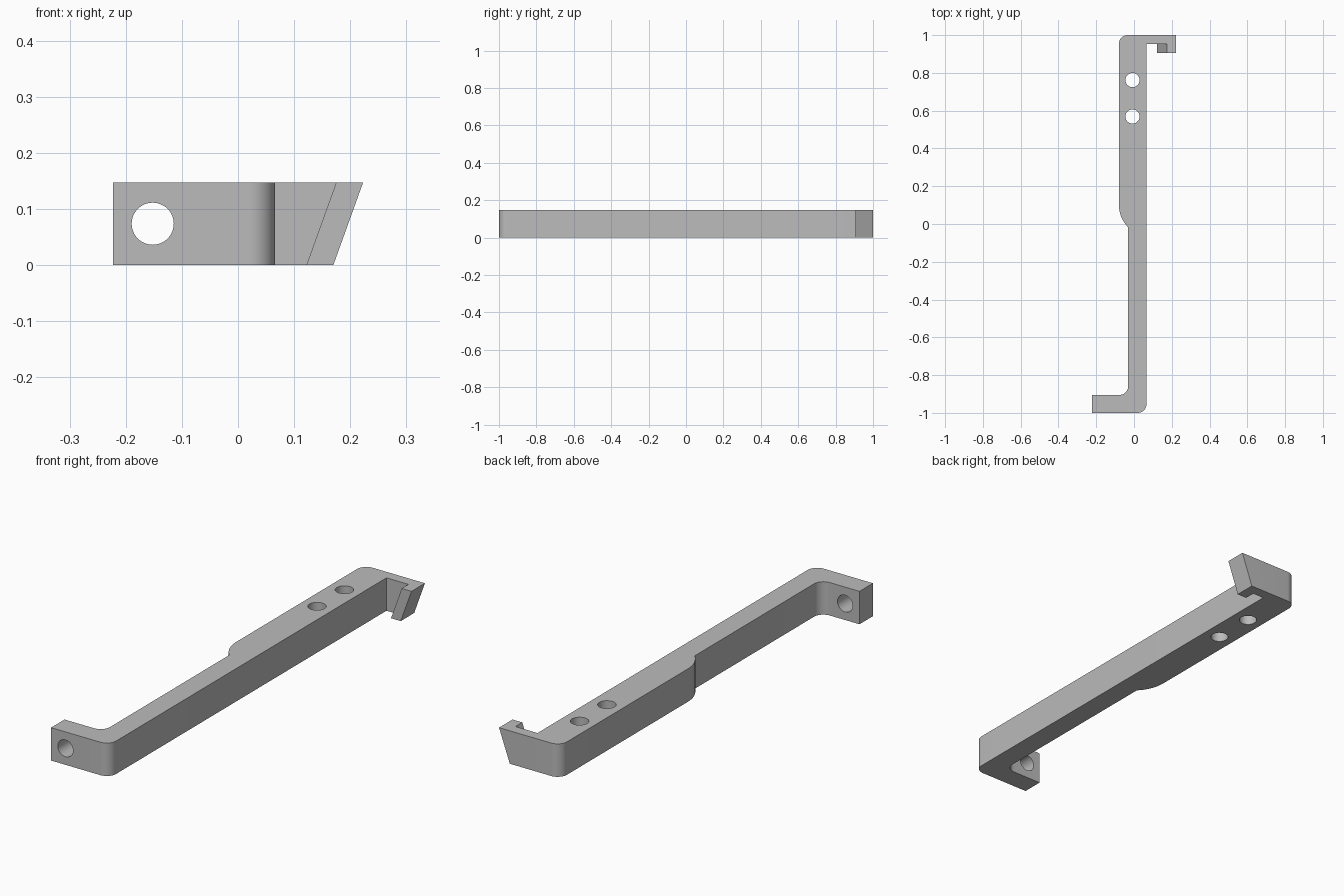
import bpy, bmesh, math
from mathutils import Vector

cube = bpy.data.objects.get("Cube")
if cube:
    bpy.data.objects.remove(cube, do_unlink=True)

HEIGHT = 0.147
LEAN = 0.053      # how far the hook leans outward over the full height
RADIUS = 0.046    # bend radius of the corners

grey = bpy.data.materials.new("plain grey")
grey.use_nodes = True
grey.diffuse_color = (0.5, 0.5, 0.5, 1)
grey.node_tree.nodes["Principled BSDF"].inputs["Base Color"].default_value = (0.5, 0.5, 0.5, 1)


def arc(cx, cy, r, start, end, steps=12):
    """Points along an arc, angles in degrees."""
    angles = [math.radians(start + (end - start) * i / steps) for i in range(steps + 1)]
    return [(cx + r * math.cos(a), cy + r * math.sin(a)) for a in angles]


# Outline seen from above, counter-clockwise from the foot
LEFT, NECK, RIGHT = -0.08, -0.031, 0.066
outline = [(-0.223, -0.905), (-0.223, -1)]
outline += arc(RIGHT - RADIUS, -1 + RADIUS, RADIUS, -90, 0)
outline += [(RIGHT, 0.953), (0.175, 0.953), (0.175, 0.905), (0.223, 0.905), (0.223, 1)]
outline += arc(LEFT + RADIUS, 1 - RADIUS, RADIUS, 90, 180)
outline += arc(LEFT + 0.17, 0.102, 0.17, 180, 225)     # shoulder into the narrow half
outline += arc(NECK - RADIUS, -0.905 + RADIUS, RADIUS, 0, -90)

# The shoulder arc stops where it meets the narrow half
outline = [p for p in outline if not (-0.1 < p[1] < 0.11 and p[0] > NECK)]
end = next(i for i, p in enumerate(outline) if abs(p[0] - NECK) < 0.001 and p[1] < -0.8)
outline.insert(end, (NECK, -0.018))

# Extrude the outline and lean the hook end
bm = bmesh.new()
base = bm.faces.new([bm.verts.new((x, y, 0)) for x, y in outline])
top = bmesh.ops.extrude_face_region(bm, geom=[base])["geom"]
for v in top:
    if isinstance(v, bmesh.types.BMVert):
        v.co.z = HEIGHT
for v in bm.verts:
    if v.co.x > 0.1 and v.co.z < HEIGHT / 2:
        v.co.x -= LEAN
bmesh.ops.recalc_face_normals(bm, faces=bm.faces)
mesh = bpy.data.meshes.new("hooked_bracket")
bm.to_mesh(mesh)
bm.free()
mesh.materials.append(grey)
bracket = bpy.data.objects.new("hooked_bracket", mesh)
bpy.context.collection.objects.link(bracket)


def drill(name, location, rotation=(0, 0, 0)):
    """Cut a round hole through the bracket."""
    bpy.ops.mesh.primitive_cylinder_add(vertices=48, radius=0.0375, depth=0.3,
                                        location=location, rotation=rotation)
    cutter = bpy.context.object
    cutter.name = name
    cutter.hide_render = True
    cutter.data.materials.append(grey)
    mod = bracket.modifiers.new(name, "BOOLEAN")
    mod.operation = "DIFFERENCE"
    mod.solver = "EXACT"
    mod.object = cutter
    bpy.context.view_layer.objects.active = bracket
    bpy.ops.object.modifier_apply(modifier=mod.name)
    bpy.data.objects.remove(cutter, do_unlink=True)


# Two holes down through the wide half, one through the foot
for y in (0.569, 0.762):
    drill("mount_hole_cutter", (-0.008, y, HEIGHT / 2))
drill("foot_hole_cutter", (-0.152, -0.95, HEIGHT / 2), (math.pi / 2, 0, 0))

bpy.ops.object.select_all(action="DESELECT")
bracket.select_set(True)
bpy.context.view_layer.objects.active = bracket
bpy.ops.object.shade_smooth_by_angle(angle=math.radians(30))
